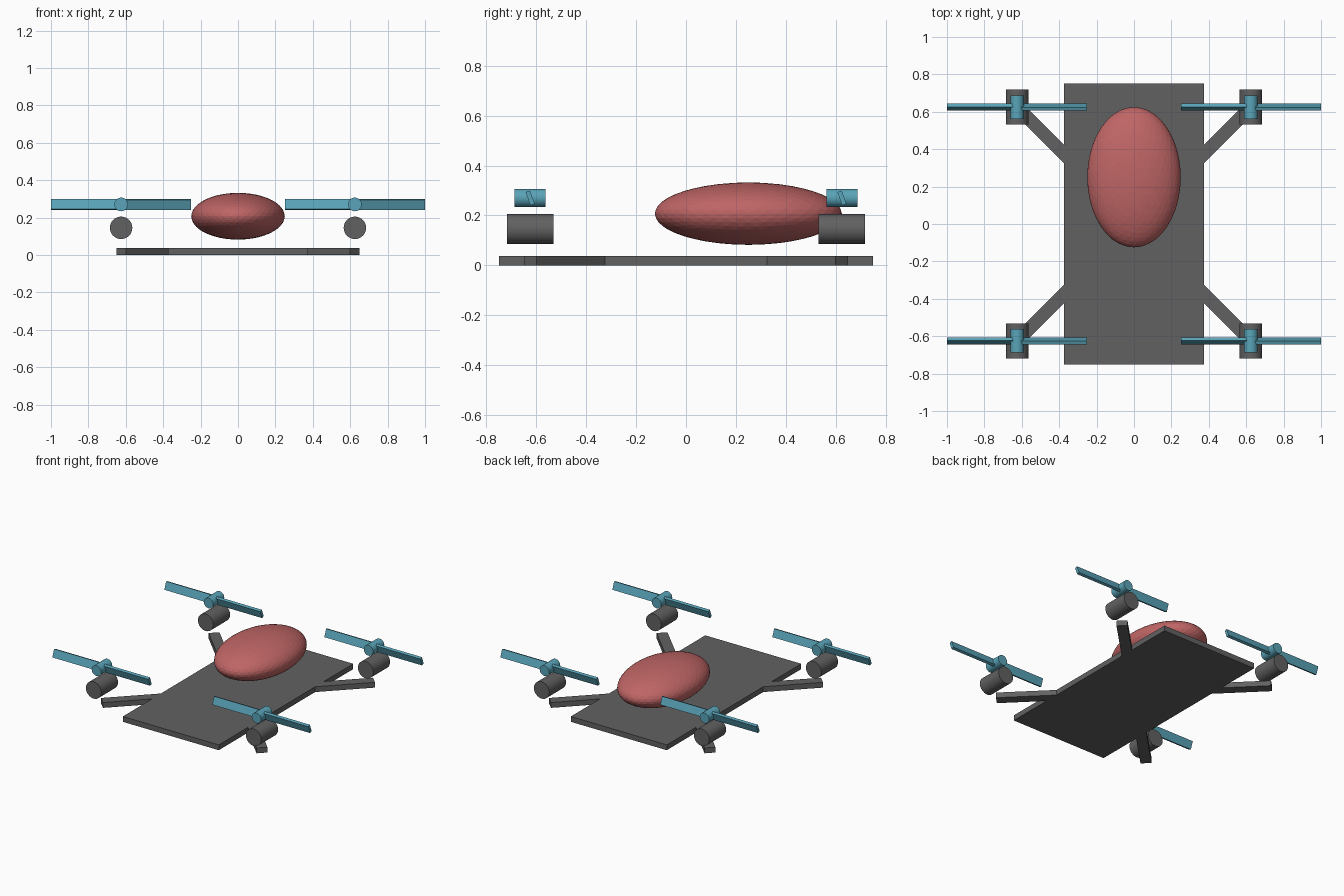
import bpy, bmesh
from math import radians
from mathutils import Matrix, Vector

if "Cube" in bpy.data.objects:
    bpy.data.objects.remove(bpy.data.objects["Cube"])


def material(name, rgb):
    m = bpy.data.materials.new(name)
    m.diffuse_color = (*rgb, 1)
    m.use_nodes = True
    m.node_tree.nodes["Principled BSDF"].inputs["Base Color"].default_value = m.diffuse_color
    return m


DARK = material("dark_grey", (0.12, 0.12, 0.12))
RED = material("red", (0.52, 0.13, 0.13))
TEAL = material("teal", (0.10, 0.37, 0.48))


def finish(name, bm, mat, smooth=False):
    bmesh.ops.recalc_face_normals(bm, faces=bm.faces)
    me = bpy.data.meshes.new(name)
    bm.to_mesh(me)
    bm.free()
    me.materials.append(mat)
    ob = bpy.data.objects.new(name, me)
    bpy.context.collection.objects.link(ob)
    if smooth:
        bpy.ops.object.select_all(action='DESELECT')
        ob.select_set(True)
        bpy.context.view_layer.objects.active = ob
        bpy.ops.object.shade_smooth_by_angle(angle=radians(30))
    return ob


def box(name, loc, size, mat, tilt=0):
    bm = bmesh.new()
    m = (Matrix.Translation(loc) @ Matrix.Rotation(tilt, 4, 'X')
         @ Matrix.Diagonal((*size, 1)))
    bmesh.ops.create_cube(bm, size=1, matrix=m)
    return finish(name, bm, mat)


def cylinder_y(name, loc, r, length, mat):
    bm = bmesh.new()
    m = Matrix.Translation(loc) @ Matrix.Rotation(radians(90), 4, 'X')
    bmesh.ops.create_cone(bm, cap_ends=True, segments=32, radius1=r,
                          radius2=r, depth=length, matrix=m)
    return finish(name, bm, mat, smooth=True)


def prism(name, outline, z0, z1, mat):
    bm = bmesh.new()
    face = bm.faces.new([bm.verts.new((x, y, z0)) for x, y in outline])
    ext = bmesh.ops.extrude_face_region(bm, geom=[face])
    top = [v for v in ext["geom"] if isinstance(v, bmesh.types.BMVert)]
    bmesh.ops.translate(bm, verts=top, vec=(0, 0, z1 - z0))
    return finish(name, bm, mat)


T = 0.0375      # plate thickness
P = 0.625       # rotor offset in x and y

# Base plate
box("base_plate", (0, 0, T / 2), (0.75, 1.5, T), DARK)

# Ellipsoid body, faceted
bm = bmesh.new()
bmesh.ops.create_icosphere(
    bm, subdivisions=4, radius=1,
    matrix=Matrix.Translation((0, 0.25, 0.207)) @ Matrix.Diagonal((0.25, 0.375, 0.125, 1)))
finish("body_pod", bm, RED)

# Four corners: diagonal arm, motor, hub and two opposite-pitched blades
arm = [(0.375, 0.325), (0.65, 0.6), (0.6, 0.65), (0.375, 0.425)]
for sx, side in ((-1, "left"), (1, "right")):
    for sy, end in ((-1, "front"), (1, "back")):
        tag = f"{end}_{side}"
        x, y = sx * P, sy * P
        prism(f"arm_{tag}", [(sx * a, sy * b) for a, b in arm], 0, T, DARK)
        cylinder_y(f"motor_{tag}", (x, y, 0.145), 0.06, 0.1875, DARK)
        cylinder_y(f"hub_{tag}", (x, y, 0.27), 0.0365, 0.125, TEAL)
        for d, blade in ((-1, "left"), (1, "right")):
            box(f"blade_{tag}_{blade}", (x + d * 0.1875, y, 0.27),
                (0.375, 0.01875, 0.05625), TEAL, tilt=d * radians(20))
